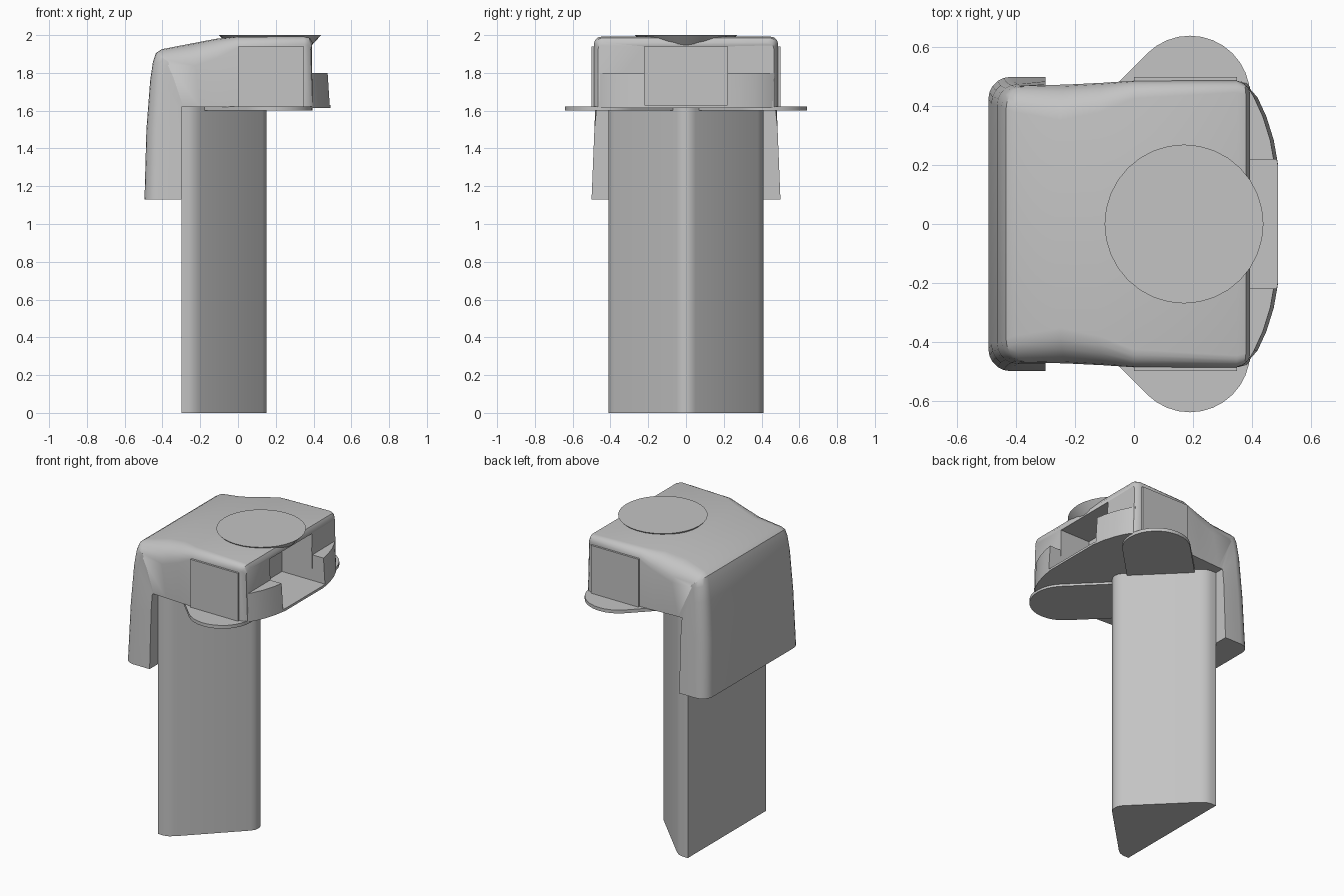
import bpy, bmesh, math
from mathutils import Vector

cube = bpy.data.objects.get("Cube")
if cube:
    bpy.data.objects.remove(cube)

grey = bpy.data.materials.new("plain grey")
grey.use_nodes = True
COLOUR = (0.55, 0.55, 0.55, 1)
grey.diffuse_color = COLOUR
grey.node_tree.nodes["Principled BSDF"].inputs["Base Color"].default_value = COLOUR


def finish(name, bm, smooth=None):
    bmesh.ops.recalc_face_normals(bm, faces=bm.faces)
    mesh = bpy.data.meshes.new(name)
    bm.to_mesh(mesh)
    bm.free()
    obj = bpy.data.objects.new(name, mesh)
    bpy.context.collection.objects.link(obj)
    mesh.materials.append(grey)
    if smooth:
        bpy.ops.object.select_all(action='DESELECT')
        obj.select_set(True)
        bpy.context.view_layer.objects.active = obj
        bpy.ops.object.shade_smooth_by_angle(angle=math.radians(smooth))
    return obj


def prism(name, outline, z0, z1, smooth=None):
    """Extrude a plan outline from z0 up to z1."""
    bm = bmesh.new()
    face = bm.faces.new([bm.verts.new((x, y, z0)) for x, y in outline])
    new = bmesh.ops.extrude_face_region(bm, geom=[face])["geom"]
    top = [v for v in new if isinstance(v, bmesh.types.BMVert)]
    bmesh.ops.translate(bm, verts=top, vec=(0, 0, z1 - z0))
    return finish(name, bm, smooth)


def mirrored(half):
    """Complete an outline that is symmetric in y."""
    return half + [(x, -y) for x, y in reversed(half) if y > 0]


def box(name, x0, x1, y0, y1, z0, z1):
    return prism(name, [(x0, y0), (x1, y0), (x1, y1), (x0, y1)], z0, z1)


# Triangular post with rounded corners
prism("post", mirrored([(0.15, 0), (0.146, 0.025), (0.13, 0.05), (-0.2, 0.38),
                        (-0.23, 0.402), (-0.26, 0.41), (-0.3, 0.41)]), 0, 1.625, 40)

# Shell: stations follow the outer side profile from the slab foot to the front;
# each has (x, z), inward direction, half width, edge radius and inner anchor
STATIONS = [
    ((-0.495, 1.13), (1, 0), 0.50, 0.075, (-0.3, 1.13)),
    ((-0.485, 1.50), (1, 0), 0.485, 0.075, (-0.3, 1.5)),
    ((-0.465, 1.76), (1, -0.1), 0.475, 0.07, (-0.3, 1.6)),
    ((-0.45, 1.86), (1, -0.3), 0.47, 0.07, (-0.3, 1.62)),
    ((-0.435, 1.905), (1, -0.7), 0.47, 0.08, (-0.29, 1.62)),
    ((-0.405, 1.925), (0.4, -1), 0.47, 0.09, (-0.27, 1.62)),
    ((-0.25, 1.955), (0.2, -1), 0.474, 0.12, (-0.2, 1.62)),
    ((-0.12, 1.98), (0.15, -1), 0.48, 0.10, (-0.1, 1.62)),
    ((0.0, 1.992), (0, -1), 0.487, 0.06, (0, 1.62)),
    ((0.35, 1.992), (0, -1), 0.487, 0.04, (0.35, 1.62)),
    ((0.38, 1.985), (-0.3, -1), 0.48, 0.04, (0.38, 1.62)),
    ((0.395, 1.96), (-0.3, -1), 0.465, 0.035, (0.395, 1.62)),
]
STEPS = 5
bm = bmesh.new()
rings = []
for (px, pz), (nx, nz), w, r, (ax, az) in STATIONS:
    n = Vector((nx, 0, nz)).normalized()
    p = Vector((px, 0, pz))
    half = [Vector((ax, w, az))]
    for i in range(STEPS + 1):
        a = math.pi / 2 * i / STEPS
        half.append(p + n * r * (1 - math.sin(a)) + Vector((0, w - r + r * math.cos(a), 0)))
    other = [Vector((v.x, -v.y, v.z)) for v in reversed(half)]
    rings.append([bm.verts.new(v) for v in half + other])
for a, b in zip(rings, rings[1:]):
    for i in range(len(a)):
        j = (i + 1) % len(a)
        bm.faces.new((a[i], a[j], b[j], b[i]))
bm.faces.new(rings[0])
bm.faces.new(rings[-1])
shell = finish("shell", bm, 35)

# Curved bumper around the front of the shell
bumper = prism("bumper", mirrored([(0.49, 0.2), (0.475, 0.285), (0.45, 0.365),
                                   (0.42, 0.43), (0.385, 0.47), (0.1, 0.47)]), 1.615, 1.8, 25)
for v in bumper.data.vertices:
    if v.co.z > 1.7 and v.co.x > 0.4:
        v.co.x -= 0.012

# Square notch through the bumper and into the shell
cutter = box("notch_cutter", 0.17, 0.7, -0.22, 0.22, 1.63, 1.94)
cutter.hide_render = True
cutter.hide_viewport = True
cutter.display_type = 'WIRE'
for part in (shell, bumper):
    mod = part.modifiers.new("notch", 'BOOLEAN')
    mod.operation = 'DIFFERENCE'
    mod.solver = 'EXACT'
    mod.object = cutter

# Round cap on top, tapering downwards and overhanging the front
bm = bmesh.new()
bmesh.ops.create_cone(bm, cap_ends=True, segments=32, radius1=0.215, radius2=0.27, depth=0.06)
bmesh.ops.translate(bm, verts=bm.verts, vec=(0.17, 0, 1.97))
finish("top_cap", bm, 30)

# Side plates and round-ended tongues reaching diagonally from the post
for side, name in ((1, "back"), (-1, "front")):
    box(name + "_side_plate", 0, 0.35, 0.45 * side, 0.5 * side, 1.62, 1.94)
    cx, cy, rad = 0.19, 0.435, 0.205
    outline = []
    for i in range(17):
        a = math.radians(-45) + math.pi * i / 16
        outline.append((cx + rad * math.cos(a), cy + rad * math.sin(a)))
    back = 0.3
    outline += [(outline[-1][0] - back, outline[-1][1] - back),
                (outline[0][0] - back, outline[0][1] - back)]
    prism(name + "_tongue", [(x, y * side) for x, y in outline], 1.6, 1.622, 30)
